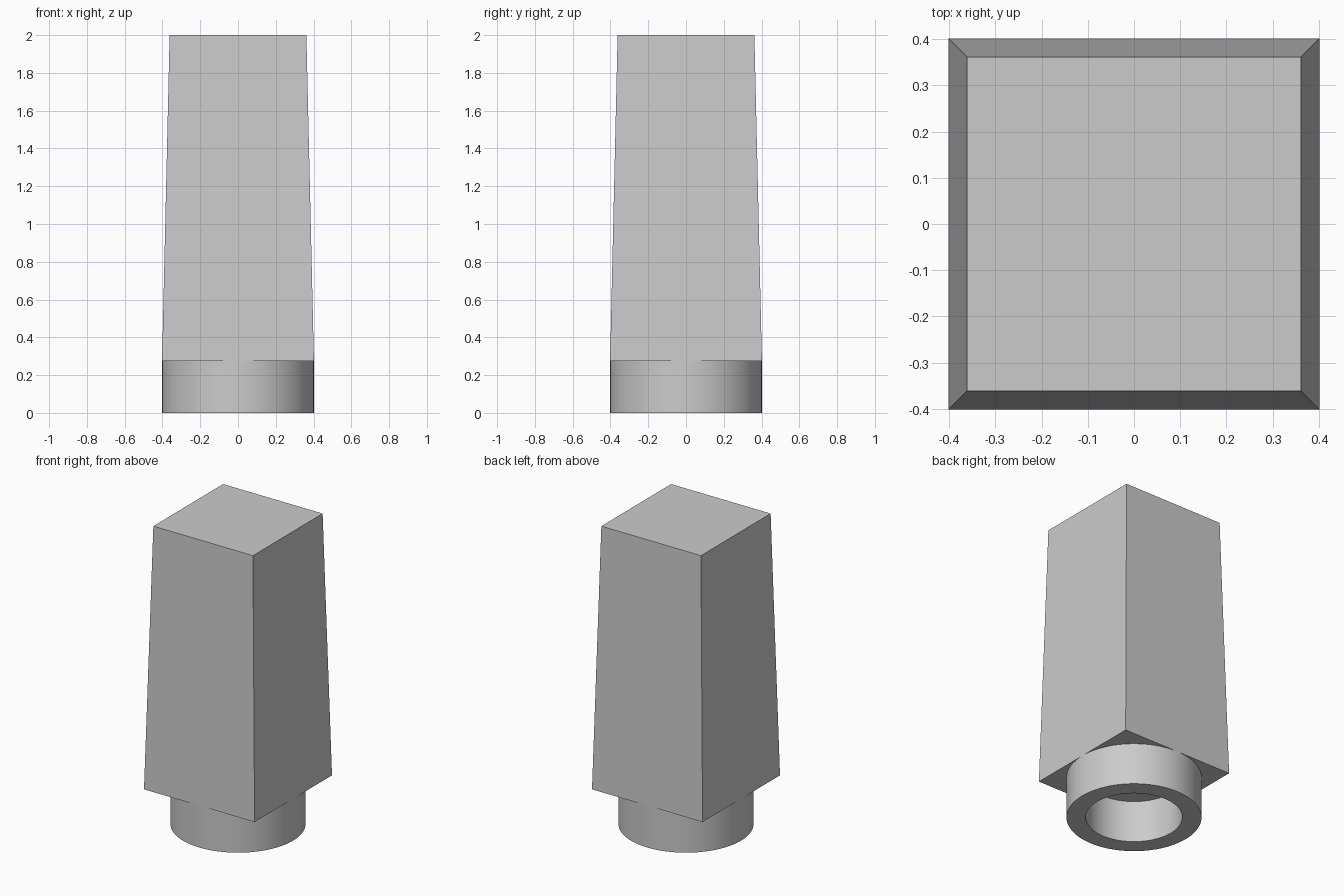
import bpy
import bmesh
import math

cube = bpy.data.objects.get("Cube")
if cube:
    bpy.data.objects.remove(cube, do_unlink=True)

HEIGHT = 2.0
COLLAR_TOP = 0.275
BASE_HALF = 0.402
TOP_HALF = 0.362
BORE = 0.288
SEGMENTS = 96

grey = bpy.data.materials.new("plain grey")
grey.use_nodes = True
colour = (0.6, 0.6, 0.6, 1)
grey.diffuse_color = colour
grey.node_tree.nodes["Principled BSDF"].inputs["Base Color"].default_value = colour


def add_object(name, bm):
    bmesh.ops.recalc_face_normals(bm, faces=bm.faces)
    mesh = bpy.data.meshes.new(name)
    bm.to_mesh(mesh)
    bm.free()
    mesh.materials.append(grey)
    obj = bpy.data.objects.new(name, mesh)
    bpy.context.collection.objects.link(obj)
    return obj


# Tapered square block
bm = bmesh.new()
bmesh.ops.create_cube(bm, size=2)
for v in bm.verts:
    top = v.co.z > 0
    half = TOP_HALF if top else BASE_HALF
    v.co = (v.co.x * half, v.co.y * half, HEIGHT if top else COLLAR_TOP)
add_object("tapered_block", bm)

# Hollow round collar, open at the bottom and closed above by the block
bm = bmesh.new()
profile = [(BORE, COLLAR_TOP), (BORE, 0), (BASE_HALF, 0), (BASE_HALF, COLLAR_TOP)]
verts = [bm.verts.new((r, 0, z)) for r, z in profile]
edges = [bm.edges.new(pair) for pair in zip(verts, verts[1:])]
bmesh.ops.spin(bm, geom=verts + edges, axis=(0, 0, 1), cent=(0, 0, 0),
               angle=math.tau, steps=SEGMENTS)
bmesh.ops.remove_doubles(bm, verts=bm.verts, dist=0.0001)
collar = add_object("hollow_collar", bm)

bpy.ops.object.select_all(action="DESELECT")
collar.select_set(True)
bpy.context.view_layer.objects.active = collar
bpy.ops.object.shade_smooth_by_angle(angle=math.radians(30))
